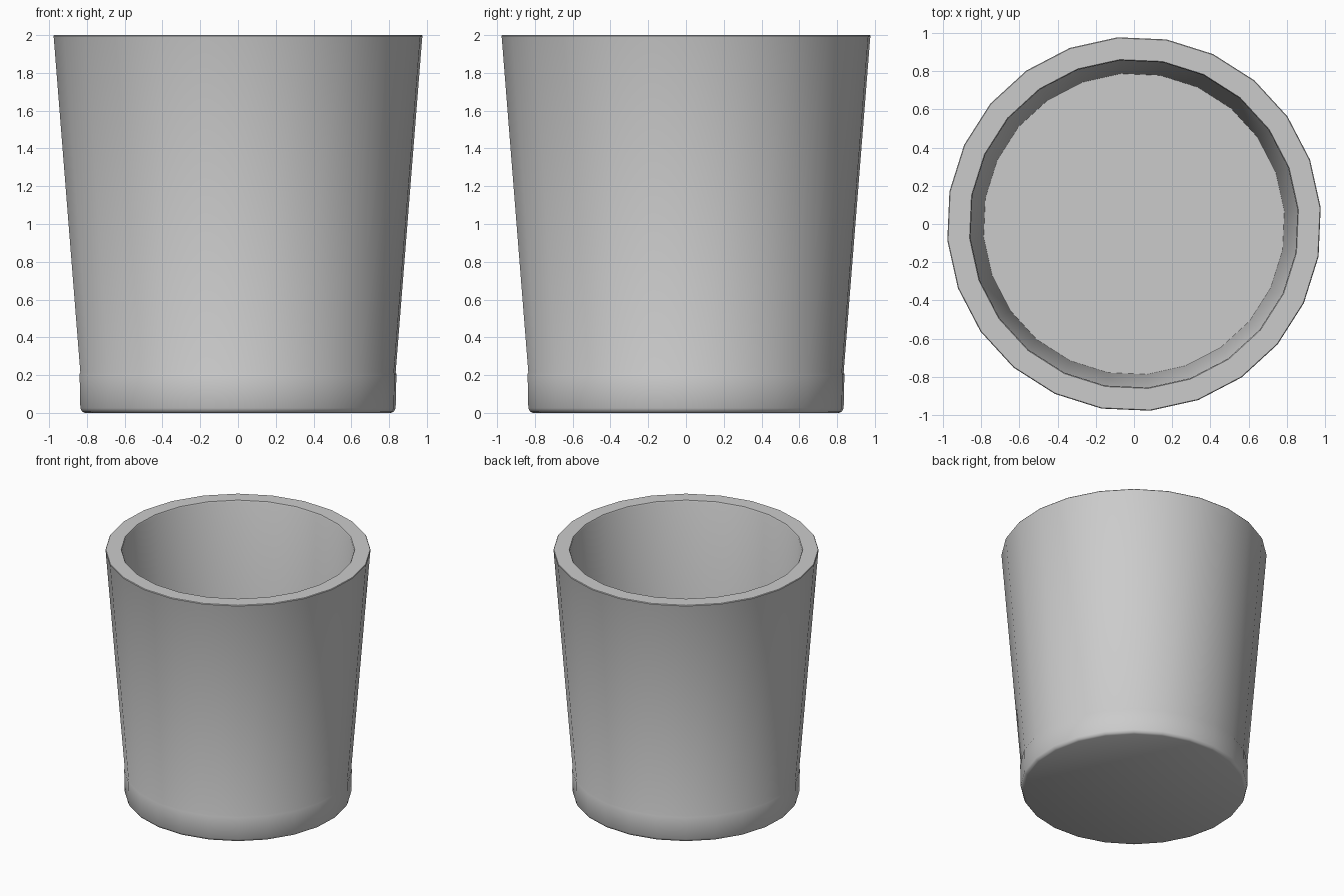
import bpy
import bmesh
import math

cube = bpy.data.objects.get("Cube")
if cube:
    bpy.data.objects.remove(cube, do_unlink=True)

SIDES = 24
TURN = math.radians(5)

# Pot section: underside, base band, tapered wall, rim, inner wall, floor
PROFILE = [
    (0.815, 0.0), (0.83, 0.008), (0.838, 0.025),
    (0.842, 0.205), (0.838, 0.215),
    (0.979, 1.985), (0.981, 1.995), (0.977, 2.0),
    (0.864, 2.0), (0.859, 1.99),
    (0.79, 0.2),
]


def material(name, rgb):
    mat = bpy.data.materials.new(name)
    mat.use_nodes = True
    color = (*rgb, 1.0)
    mat.diffuse_color = color
    mat.node_tree.nodes["Principled BSDF"].inputs["Base Color"].default_value = color
    return mat


def ring(bm, radius, height):
    step = 2 * math.pi / SIDES
    return [bm.verts.new((radius * math.cos(TURN + i * step),
                          radius * math.sin(TURN + i * step), height))
            for i in range(SIDES)]


# Turn the section around the upright axis and close both ends
bm = bmesh.new()
rings = [ring(bm, r, z) for r, z in PROFILE]
for low, high in zip(rings, rings[1:]):
    for i in range(SIDES):
        j = (i + 1) % SIDES
        bm.faces.new((low[i], low[j], high[j], high[i]))
bm.faces.new(rings[0][::-1])
bm.faces.new(rings[-1])
bmesh.ops.recalc_face_normals(bm, faces=bm.faces)

mesh = bpy.data.meshes.new("pot")
bm.to_mesh(mesh)
bm.free()
pot = bpy.data.objects.new("pot", mesh)
bpy.context.collection.objects.link(pot)
mesh.materials.append(material("plain grey", (0.6, 0.6, 0.6)))

# Smooth round walls with crisp floor and underside
bpy.ops.object.select_all(action="DESELECT")
pot.select_set(True)
bpy.context.view_layer.objects.active = pot
bpy.ops.object.shade_smooth_by_angle(angle=math.radians(40))
